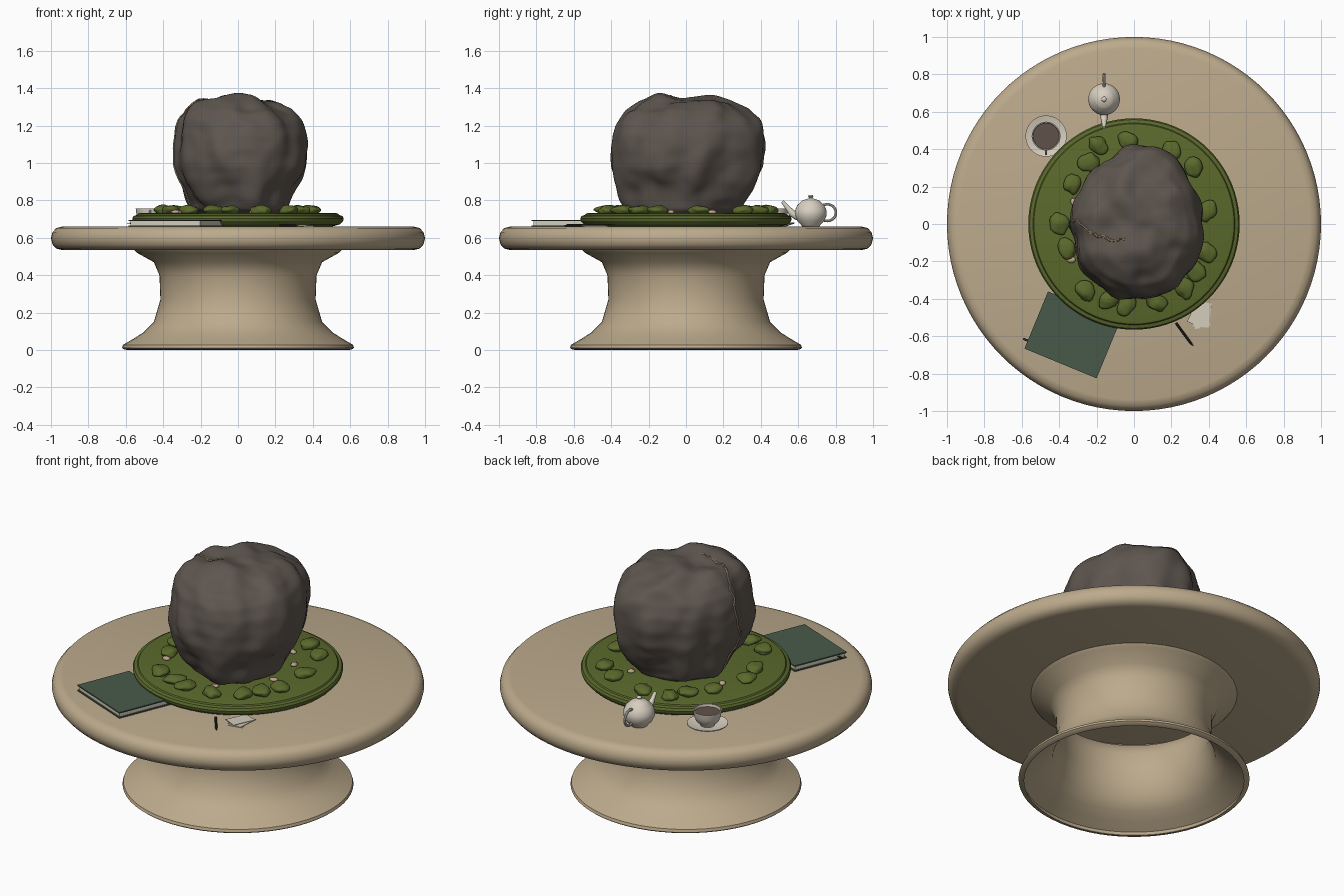
import bpy, bmesh, math, random
from mathutils import Vector, Matrix, noise
from mathutils.bvhtree import BVHTree

if "Cube" in bpy.data.objects:
    bpy.data.objects.remove(bpy.data.objects["Cube"])
random.seed(4)

def mat(name, r, g, b):
    lin = lambda c: ((c / 255 + 0.055) / 1.055) ** 2.4
    m = bpy.data.materials.new(name)
    m.diffuse_color = (lin(r), lin(g), lin(b), 1)
    m.use_nodes = True
    m.node_tree.nodes["Principled BSDF"].inputs["Base Color"].default_value = m.diffuse_color
    return m

STONE = mat("sandy_stone", 188, 170, 140)
MOSS = mat("moss_green", 91, 105, 44)
ROCK = mat("dark_rock", 94, 86, 79)
VEIN = mat("tan_vein", 160, 142, 114)
COVER = mat("book_green", 73, 90, 74)
PAPER = mat("paper", 212, 205, 187)
CERAMIC = mat("ceramic", 215, 207, 192)
TEA = mat("tea_brown", 96, 82, 74)
PEBBLE = mat("pebble_pink", 190, 163, 143)
INK = mat("ink_dark", 44, 40, 36)

def finish(bm, name, m, angle=40):
    bmesh.ops.recalc_face_normals(bm, faces=bm.faces)
    me = bpy.data.meshes.new(name)
    bm.to_mesh(me)
    bm.free()
    ob = bpy.data.objects.new(name, me)
    bpy.context.collection.objects.link(ob)
    me.materials.append(m)
    bpy.ops.object.select_all(action='DESELECT')
    ob.select_set(True)
    bpy.context.view_layer.objects.active = ob
    bpy.ops.object.shade_smooth_by_angle(angle=math.radians(angle))
    return ob

def lathe(name, prof, m, at=(0, 0), segs=64, closed=False, angle=40):
    bm = bmesh.new()
    rings = []
    for r, z in prof:
        if r < 1e-6:
            rings.append([bm.verts.new((at[0], at[1], z))] * segs)
        else:
            rings.append([bm.verts.new((at[0] + r * math.cos(2 * math.pi * i / segs),
                                        at[1] + r * math.sin(2 * math.pi * i / segs), z)) for i in range(segs)])
    pairs = list(zip(rings, rings[1:])) + ([(rings[-1], rings[0])] if closed else [])
    for a, b in pairs:
        for i in range(segs):
            j = (i + 1) % segs
            bm.faces.new(list(dict.fromkeys([a[i], a[j], b[j], b[i]])))
    return finish(bm, name, m, angle)

def tube(name, pts, radii, m, segs=8):
    bm = bmesh.new()
    pts = [Vector(p) for p in pts]
    rings = []
    for i, p in enumerate(pts):
        t = (pts[min(i + 1, len(pts) - 1)] - pts[max(i - 1, 0)]).normalized()
        u = t.cross(Vector((0.93, 0.1, 0.35))).normalized()
        v = t.cross(u)
        r = radii[i] if isinstance(radii, (list, tuple)) else radii
        rings.append([bm.verts.new(p + r * (u * math.cos(2 * math.pi * k / segs) + v * math.sin(2 * math.pi * k / segs)))
                      for k in range(segs)])
    for a, b in zip(rings, rings[1:]):
        for k in range(segs):
            bm.faces.new((a[k], a[(k + 1) % segs], b[(k + 1) % segs], b[k]))
    bm.faces.new(rings[0])
    bm.faces.new(rings[-1])
    return finish(bm, name, m)

def slab(name, cx, cy, z0, z1, sx, sy, deg, m):
    bm = bmesh.new()
    bmesh.ops.create_cube(bm, size=1, matrix=Matrix.Translation((cx, cy, (z0 + z1) / 2))
                          @ Matrix.Rotation(math.radians(deg), 4, 'Z')
                          @ Matrix.Diagonal((sx, sy, z1 - z0, 1)))
    return finish(bm, name, m)

def blob(name, x, y, z, sx, sy, sz, m, sub=3, rough=0.25):
    bm = bmesh.new()
    bmesh.ops.create_icosphere(bm, subdivisions=sub, radius=1)
    off = Vector((x * 31, y * 17, 3))
    for v in bm.verts:
        v.co *= 1 + rough * noise.noise(v.co * 1.3 + off)
    bm.transform(Matrix.Translation((x, y, z)) @ Matrix.Rotation(random.uniform(0, 6.28), 4, 'Z')
                 @ Matrix.Diagonal((sx, sy, sz, 1)))
    return finish(bm, name, m, 60)

# Table: rounded round top on a hollow flared pedestal
lathe("table_top", [(0, .535), (.94, .535), (.972, .543), (.992, .565), (1, .597), (.992, .63), (.972, .652),
                    (.94, .66), (0, .66)], STONE, segs=96)
outer = [(.61, .004), (.62, .012), (.615, .028), (.56, .06), (.505, .095), (.45, .15), (.415, .27),
         (.42, .4), (.45, .47), (.54, .52), (.555, .537)]
lathe("pedestal", outer + [(r - .014, z) for r, z in reversed(outer)] + [(.59, 0)], STONE, closed=True)

# Moss tray
lathe("moss_tray", [(0, .66), (.5, .66), (.545, .672), (.562, .69), (.565, .703), (.558, .717), (.54, .722),
                    (.535, .729), (.52, .733), (0, .733)], MOSS, segs=80, angle=30)

# Moss lumps and pebbles
lumps = [(-.19, .42), (-.03, .445), (.2, .385), (.32, .305), (-.33, .215), (-.4, 0), (-.36, -.13), (-.26, -.355),
         (-.13, -.4), (-.04, -.43), (.12, -.42), (.27, -.34), (.33, -.25), (.385, -.15), (.39, .07), (-.24, .33)]
for i, (x, y) in enumerate(lumps):
    blob(f"moss_lump_{i}", x, y, .747, random.uniform(.053, .063), random.uniform(.043, .052), .027, MOSS)
for i, (x, y) in enumerate([(-.085, -.38), (.08, -.33), (.27, .14), (.29, -.08), (.17, .27), (-.32, .115),
                            (-.335, -.19), (.01, .386)]):
    blob(f"pebble_{i}", x, y, .738, .024, .018, .011, PEBBLE, 2)

# Boulder: plan outline by height profile, with folded ridges
plan = [(0, .42), (.17, .385), (.27, .235), (.34, .07), (.36, -.085), (.30, -.22), (.2, -.38), (0, -.42), (-.18, -.355),
        (-.28, -.19), (-.34, .02), (-.26, .235), (-.13, .37)]
polar = sorted((math.atan2(y, x), math.hypot(x, y)) for x, y in plan)
polar = [(a - 2 * math.pi, r) for a, r in polar] + polar + [(a + 2 * math.pi, r) for a, r in polar]
prof = [(0, .722), (.58, .724), (.71, .75), (.81, .81), (.92, .9), (.985, .98), (1, 1.07), (.975, 1.15), (.91, 1.22),
        (.79, 1.28), (.58, 1.325), (.3, 1.343), (0, 1.345)]

def smooth_lerp(tab, x):
    for (x0, y0), (x1, y1) in zip(tab, tab[1:]):
        if x0 <= x <= x1:
            t = (x - x0) / (x1 - x0)
            return y0 + (y1 - y0) * t
    return tab[-1][1]

def plan_r(a):
    return sum(smooth_lerp(polar, a + d) for d in (-.16, -.08, 0, .08, .16)) / 5

bm = bmesh.new()
NA, NT = 128, 72
rings = []
for k in range(NT + 1):
    t = k / NT * (len(prof) - 1)
    f = smooth_lerp([(i, p[0]) for i, p in enumerate(prof)], t)
    z = smooth_lerp([(i, p[1]) for i, p in enumerate(prof)], t)
    ring = []
    for i in range(NA if 0 < k < NT else 1):
        a = 2 * math.pi * i / NA - math.pi
        r = plan_r(a) * f
        p = Vector((r * math.cos(a), r * math.sin(a), z))
        n = Vector((p.x, p.y, (z - 1.03) * 1.3)).normalized()
        # twisted coordinates make long slanting folds
        q = Vector((p.x + .25 * (z - 1), p.y - .2 * (z - 1), z * .3))
        d = .045 * noise.noise(q * 7) + .025 * noise.noise(p * 4) + .008 * noise.noise(p * 14)
        if z < .76:
            d *= .4
        p += n * d
        ring.append(bm.verts.new((p.x, p.y, max(p.z, .72))))
    rings.append(ring * NA if len(ring) == 1 else ring)
for a, b in zip(rings, rings[1:]):
    for i in range(NA):
        j = (i + 1) % NA
        bm.faces.new(list(dict.fromkeys([a[i], a[j], b[j], b[i]])))
for _ in range(2):
    bmesh.ops.smooth_vert(bm, verts=bm.verts, factor=.5, use_axis_x=True, use_axis_y=True, use_axis_z=True)
tree = BVHTree.FromBMesh(bm)
finish(bm, "boulder", ROCK, 80)

# Tan vein draped over the boulder's top and left side
guide = [(-.05, -.07, 1.5), (-.13, -.09, 1.5), (-.18, -.06, 1.5), (-.24, -.06, 1.38), (-.31, .02, 1.25),
         (-.4, .035, 1.14), (-.4, -.03, .96), (-.4, -.016, .86), (-.4, .02, .76)]
path = []
for a, b in zip(guide, guide[1:]):
    for s in range(6):
        p = Vector(a).lerp(Vector(b), s / 6)
        p += Vector((0, .02 * noise.noise(p * 25), 0))
        w = min(1, max(0, (1.5 - p.z) / .36))
        aim = Vector((p.x * (1 - w), p.y * (1 - w), 1.0 * (1 - w) + p.z * w))
        hit = tree.ray_cast(p, (aim - p).normalized())[0]
        if hit:
            path.append(hit)
tube("rock_vein", path, .007, VEIN, 6)

# Book with a ribbon
bx, by, ang = -.33, -.593, -22.4
slab("book_back_cover", bx, by, .66, .666, .417, .33, ang, COVER)
slab("book_pages", bx, by, .666, .689, .402, .315, ang, PAPER)
slab("book_front_cover", bx, by, .689, .696, .417, .33, ang, COVER)
slab("book_ribbon", -.56, -.627, .676, .68, .07, .012, ang, INK)

# Pen and loose notes
tube("pen", [(.225, -.53, .667), (.3, -.632, .667), (.316, -.652, .664)], [.007, .007, .002], INK)
for i, (x, y, d) in enumerate([(.355, -.49, 12), (.365, -.485, -6), (.35, -.48, -25)]):
    slab(f"note_{i}", x, y, .66 + .003 * i, .663 + .003 * i, .085, .13, d, PAPER)

# Teapot
tx, ty = -.16, .667
lathe("teapot_body", [(0, .66), (.045, .66), (.05, .667), (.072, .69), (.085, .72), (.085, .745), (.072, .775),
                      (.05, .795), (.045, .8), (.02, .808), (.009, .811), (.008, .814), (.014, .82), (.011, .828),
                      (0, .83)], CERAMIC, (tx, ty), 32, angle=60)
tube("teapot_spout", [(tx, .6, .715), (tx, .565, .733), (tx, .54, .765), (tx, .515, .795)],
     [.024, .019, .013, .009], CERAMIC, 12)
tube("teapot_handle", [(tx, .755 + .047 * math.cos(t), .735 + .045 * math.sin(t))
                       for t in [math.radians(-130 + 20 * i) for i in range(14)]], .0075, CERAMIC)

# Cup, saucer and tea
cx, cy = -.47, .47
lathe("saucer", [(0, .66), (.06, .66), (.11, .676), (.11, .681), (.06, .668), (0, .667)], CERAMIC, (cx, cy), 40)
lathe("cup", [(0, .667), (.038, .667), (.04, .675), (.062, .695), (.073, .725), (.077, .757), (.071, .757),
              (.067, .727), (.05, .69), (0, .685)], CERAMIC, (cx, cy), 40)
lathe("tea", [(0, .742), (.07, .742), (.069, .738), (0, .738)], TEA, (cx, cy), 40)
tube("cup_handle", [(cx, cy - .07 - .026 * math.sin(t), .722 + .022 * math.cos(t))
                    for t in [math.radians(18 * i) for i in range(11)]], .006, CERAMIC)
